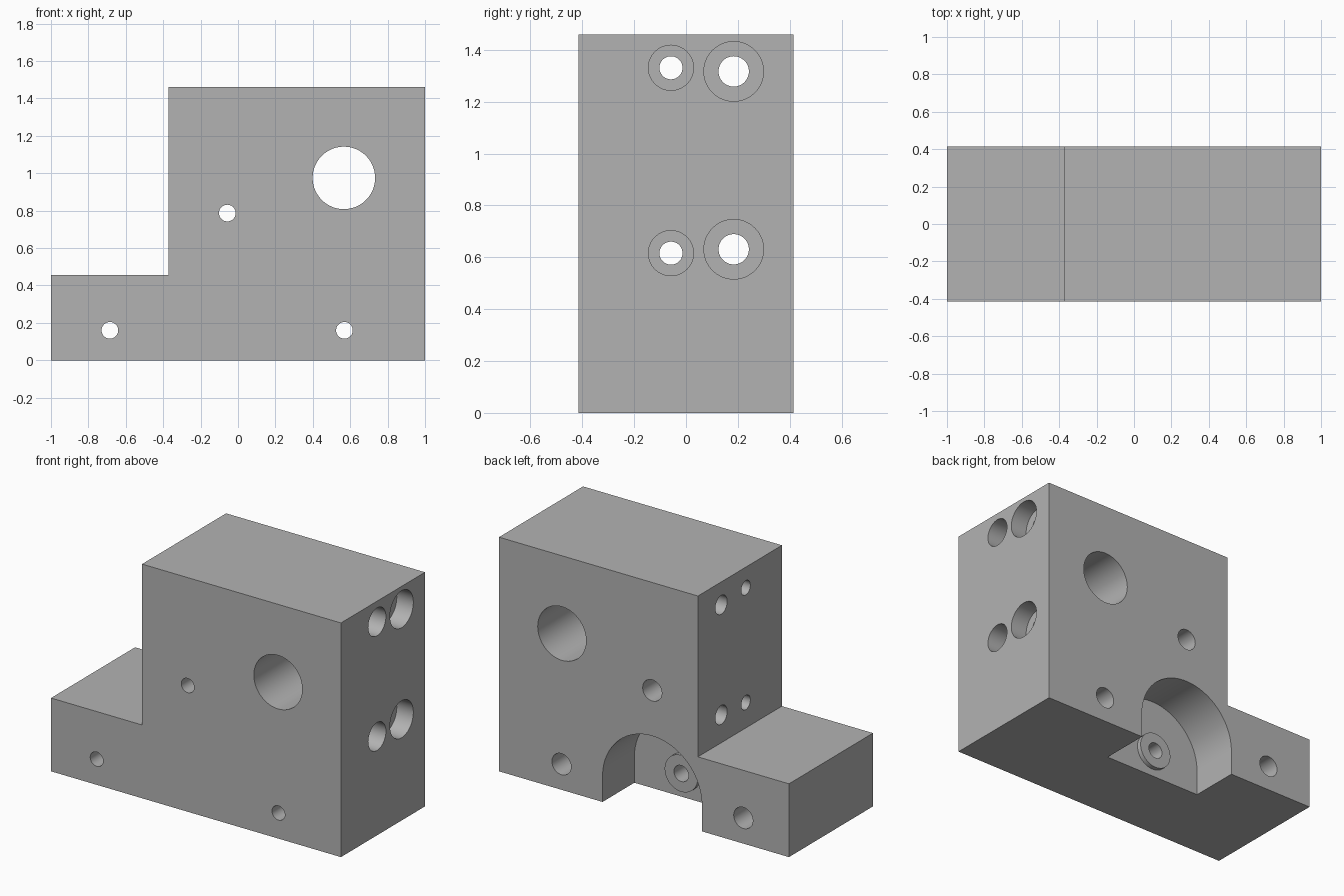
import bpy, bmesh, math
from mathutils import Matrix

if "Cube" in bpy.data.objects:
    bpy.data.objects.remove(bpy.data.objects["Cube"])

HALF = 0.414          # half thickness along y
AX, AZ = -0.057, 0.16  # pocket centre

grey = bpy.data.materials.new("machined grey")
grey.diffuse_color = (0.45, 0.45, 0.45, 1)
grey.use_nodes = True
grey.node_tree.nodes["Principled BSDF"].inputs["Base Color"].default_value = grey.diffuse_color


def finish(name, bm):
    bmesh.ops.recalc_face_normals(bm, faces=bm.faces)
    mesh = bpy.data.meshes.new(name)
    bm.to_mesh(mesh)
    bm.free()
    mesh.materials.append(grey)
    ob = bpy.data.objects.new(name, mesh)
    bpy.context.collection.objects.link(ob)
    return ob


def prism(name, outline, y0, y1):
    """Extrude an xz outline along y."""
    bm = bmesh.new()
    face = bm.faces.new([bm.verts.new((x, y0, z)) for x, z in outline])
    ext = bmesh.ops.extrude_face_region(bm, geom=[face])
    verts = [v for v in ext["geom"] if isinstance(v, bmesh.types.BMVert)]
    bmesh.ops.translate(bm, verts=verts, vec=(0, y1 - y0, 0))
    return finish(name, bm)


def rod(name, axis, a, b, r, start, end, seg=64):
    """Cylinder along x (a, b = y, z) or along y (a, b = x, z)."""
    mid = (start + end) / 2
    if axis == 'X':
        m = Matrix.Translation((mid, a, b)) @ Matrix.Rotation(math.pi / 2, 4, 'Y')
    else:
        m = Matrix.Translation((a, mid, b)) @ Matrix.Rotation(math.pi / 2, 4, 'X')
    bm = bmesh.new()
    bmesh.ops.create_cone(bm, cap_ends=True, segments=seg, radius1=r, radius2=r,
                          depth=abs(end - start), matrix=m)
    return finish(name, bm)


def combine(target, tool, operation):
    mod = target.modifiers.new("bool", 'BOOLEAN')
    mod.operation = operation
    mod.solver = 'EXACT'
    mod.object = tool
    bpy.context.view_layer.objects.active = target
    bpy.ops.object.modifier_apply(modifier=mod.name)
    bpy.data.objects.remove(tool, do_unlink=True)


# Stepped block
block = prism("mounting_block", [(-1, 0), (1, 0), (1, 1.46), (-0.372, 1.46),
                                 (-0.372, 0.457), (-1, 0.457)], -HALF, HALF)

# Arched pocket in the back, open at the bottom
R = 0.343
arch = [(AX - R, -0.1), (AX + R, -0.1)]
arch += [(AX + R * math.cos(t * math.pi / 48), AZ + R * math.sin(t * math.pi / 48))
         for t in range(49)]
combine(block, prism("pocket_cutter", arch, HALF - 0.314, HALF + 0.1), 'DIFFERENCE')

# Low boss on the pocket floor with a blind hole
floor = HALF - 0.314
combine(block, rod("boss", 'Y', AX, AZ, 0.114, floor - 0.05, floor + 0.0286), 'UNION')
combine(block, rod("boss_hole", 'Y', AX, AZ, 0.05, floor - 0.3, floor + 0.1), 'DIFFERENCE')

# Large front-to-back bore
combine(block, rod("main_bore", 'Y', 0.566, 0.975, 0.167, -0.6, 0.6, 96), 'DIFFERENCE')

# Three front-to-back screw holes, wider at the back
for x, z in ((-0.685, 0.16), (0.569, 0.16), (AX, 0.787)):
    combine(block, rod("screw_hole", 'Y', x, z, 0.0445, -0.6, 0.6), 'DIFFERENCE')
    combine(block, rod("insert_hole", 'Y', x, z, 0.066, HALF - 0.3, 0.6), 'DIFFERENCE')

# Sideways through holes with counterbores on the right: y, z, hole, bore, depth
for y, z, hole, bore, depth in ((-0.058, 1.331, 0.0445, 0.087, 0.2),
                                (-0.058, 0.616, 0.0445, 0.087, 0.2),
                                (0.184, 1.317, 0.0585, 0.115, 0.114),
                                (0.184, 0.631, 0.0585, 0.115, 0.114)):
    combine(block, rod("side_hole", 'X', y, z, hole, -0.6, 1.2), 'DIFFERENCE')
    combine(block, rod("side_counterbore", 'X', y, z, bore, 1 - depth, 1.2), 'DIFFERENCE')

# Smooth bores, sharp edges
bpy.ops.object.select_all(action='DESELECT')
block.select_set(True)
bpy.context.view_layer.objects.active = block
bpy.ops.object.shade_smooth_by_angle(angle=math.radians(30))
